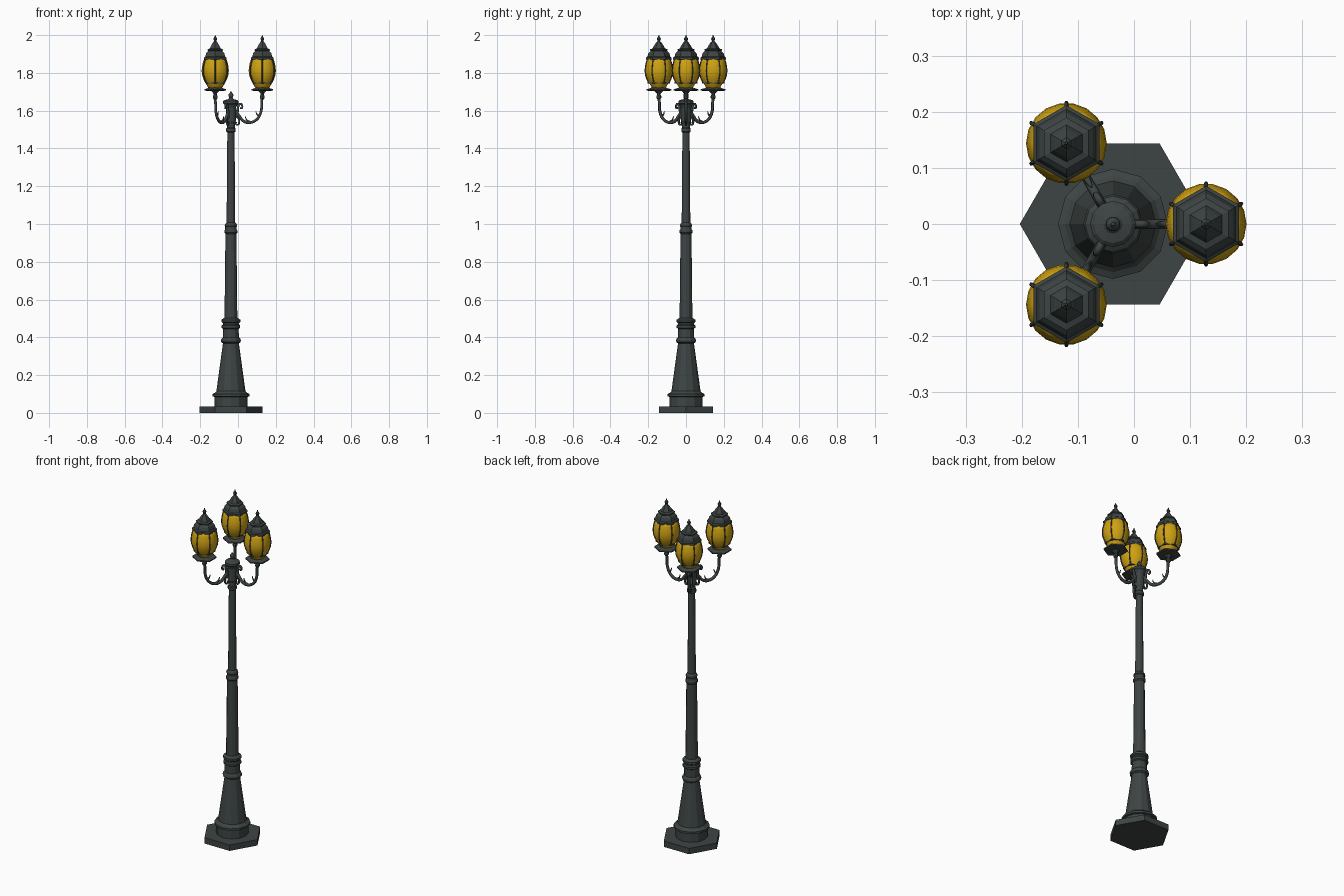
import bpy, math
from math import sin, cos, pi, radians

CX = -0.0375      # pole axis
REACH = 0.166     # lantern distance from the axis


def material(name, rgb):
    m = bpy.data.materials.new(name)
    m.diffuse_color = (*rgb, 1)
    return m


IRON = material("dark iron", (0.047, 0.059, 0.057))
GLASS = material("amber glass", (0.62, 0.36, 0.006))


def lathe(name, profile, sides, mat, origin=(CX, 0), turn=0.0, smooth=False):
    """Revolve (radius, z) points around a vertical axis, with closed ends."""
    verts, faces = [], []
    for r, z in profile:
        for i in range(sides):
            a = turn + 2 * pi * i / sides
            verts.append((r * cos(a), r * sin(a), z))
    for k in range(len(profile) - 1):
        for i in range(sides):
            j = (i + 1) % sides
            faces.append((k * sides + i, k * sides + j,
                          (k + 1) * sides + j, (k + 1) * sides + i))
    faces.append(tuple(reversed(range(sides))))
    faces.append(tuple(range((len(profile) - 1) * sides, len(verts))))
    me = bpy.data.meshes.new(name)
    me.from_pydata(verts, [], faces)
    me.materials.append(mat)
    ob = bpy.data.objects.new(name, me)
    ob.location = (*origin, 0)
    bpy.context.collection.objects.link(ob)
    if smooth:
        me.polygons.foreach_set("use_smooth", [True] * len(me.polygons))
    return ob


def bar(name, path, radius, origin, angle, ends=(1, 1), res=4):
    """Round bar through (radius, z) points in a vertical plane."""
    cu = bpy.data.curves.new(name, 'CURVE')
    cu.dimensions = '3D'
    cu.bevel_depth = radius
    cu.bevel_resolution = 1
    cu.resolution_u = res
    cu.use_fill_caps = True
    sp = cu.splines.new('BEZIER')
    sp.bezier_points.add(len(path) - 1)
    n = len(path) - 1
    for i, (p, (r, z)) in enumerate(zip(sp.bezier_points, path)):
        p.co = (r, 0, z)
        p.handle_left_type = p.handle_right_type = 'AUTO'
        p.radius = ends[0] + (ends[1] - ends[0]) * i / n
    cu.materials.append(IRON)
    ob = bpy.data.objects.new(name, cu)
    ob.location = (*origin, 0)
    ob.rotation_euler = (0, 0, angle)
    bpy.context.collection.objects.link(ob)
    bpy.ops.object.select_all(action='DESELECT')
    ob.select_set(True)
    bpy.context.view_layer.objects.active = ob
    bpy.ops.object.convert(target='MESH')


# Foot and column
lathe("base_plate", [(REACH, 0), (REACH, 0.035)], 6, IRON)
lathe("pedestal", [(0.088, 0.035), (0.088, 0.085), (0.098, 0.088), (0.098, 0.1),
                   (0.086, 0.106), (0.077, 0.115), (0.042, 0.37)], 12, IRON)
lathe("pedestal_collar", [(0.042, 0.368), (0.051, 0.374), (0.053, 0.384), (0.049, 0.394),
                          (0.042, 0.4), (0.041, 0.445), (0.049, 0.45), (0.049, 0.462),
                          (0.043, 0.468), (0.043, 0.476), (0.05, 0.481), (0.05, 0.493),
                          (0.035, 0.503)], 12, IRON)
lathe("lower_shaft", [(0.034, 0.5), (0.029, 0.95)], 12, IRON)
lathe("middle_collar", [(0.029, 0.948), (0.034, 0.954), (0.034, 0.966), (0.03, 0.972),
                        (0.03, 0.986), (0.033, 0.99), (0.03, 1.0), (0.023, 1.008)], 12, IRON)
lathe("upper_shaft", [(0.023, 1.0), (0.019, 1.49)], 12, IRON)
lathe("capital", [(0.019, 1.485), (0.025, 1.49), (0.025, 1.505), (0.021, 1.51), (0.021, 1.53),
                  (0.027, 1.545), (0.027, 1.615), (0.033, 1.63), (0.041, 1.637),
                  (0.041, 1.65), (0.034, 1.656), (0.017, 1.66), (0.009, 1.668),
                  (0.013, 1.678), (0.012, 1.688), (0.006, 1.695), (0.003, 1.702)], 12, IRON)

# Lantern outlines (radius, z)
globe = [(0.034, 1.716), (0.042, 1.73), (0.052, 1.746), (0.063, 1.768), (0.07, 1.79),
         (0.072, 1.812), (0.07, 1.835), (0.065, 1.857), (0.058, 1.878)]
holder = [(0.012, 1.692), (0.022, 1.703), (0.066, 1.706), (0.066, 1.713), (0.042, 1.72),
          (0.034, 1.726)]
ring = [(0.046, 1.742), (0.06, 1.744), (0.06, 1.752), (0.052, 1.754)]
roof = [(0.058, 1.868), (0.068, 1.87), (0.068, 1.881), (0.061, 1.886), (0.055, 1.905),
        (0.043, 1.917), (0.046, 1.919), (0.046, 1.925), (0.033, 1.929), (0.026, 1.943),
        (0.013, 1.962), (0.007, 1.967), (0.007, 1.972), (0.011, 1.978), (0.009, 1.985),
        (0.004, 1.992), (0.002, 2.0)]

for k in range(3):
    a = 2 * pi * k / 3
    spot = (CX + REACH * cos(a), REACH * sin(a))
    axis = (CX, 0)
    t = f"_{k + 1}"
    # Scrolled arm
    bar("arm" + t, [(0.024, 1.6), (0.045, 1.57), (0.07, 1.543), (0.1, 1.537), (0.135, 1.552),
                    (0.158, 1.59), (0.163, 1.64), (REACH, 1.7)], 0.009, axis, a, (1, 0.85))
    bar("upper_scroll" + t, [(0.03, 1.56), (0.036, 1.6), (0.042, 1.63), (0.052, 1.636),
                             (0.06, 1.625), (0.056, 1.612), (0.049, 1.617)],
        0.008, axis, a, (1, 0.6))
    bar("lower_scroll" + t, [(0.026, 1.58), (0.04, 1.56), (0.044, 1.54), (0.036, 1.525),
                             (0.026, 1.53), (0.03, 1.54)], 0.007, axis, a, (1, 0.6))
    bar("arm_leaf" + t, [(0.1, 1.54), (0.084, 1.55), (0.076, 1.57)], 0.007, axis, a, (1, 0.3))
    bar("outer_leaf" + t, [(0.15, 1.57), (0.138, 1.58), (0.132, 1.597)],
        0.006, axis, a, (1, 0.3))
    lathe("arm_socket" + t, [(0.008, 1.66), (0.013, 1.668), (0.013, 1.676), (0.009, 1.684),
                             (0.012, 1.7)], 8, IRON, spot)
    # Lantern
    lathe("lantern_holder" + t, holder, 6, IRON, spot, pi / 6)
    lathe("lantern_glass" + t, globe, 18, GLASS, spot, 0, True)
    lathe("lantern_ring" + t, ring, 6, IRON, spot, pi / 6)
    lathe("lantern_roof" + t, roof, 6, IRON, spot, pi / 6)
    for i in range(6):
        bar(f"lantern_rib{t}_{i + 1}", [(r + 0.0005, z) for r, z in globe[2:]], 0.0036,
            spot, radians(30 + 60 * i), res=1)
